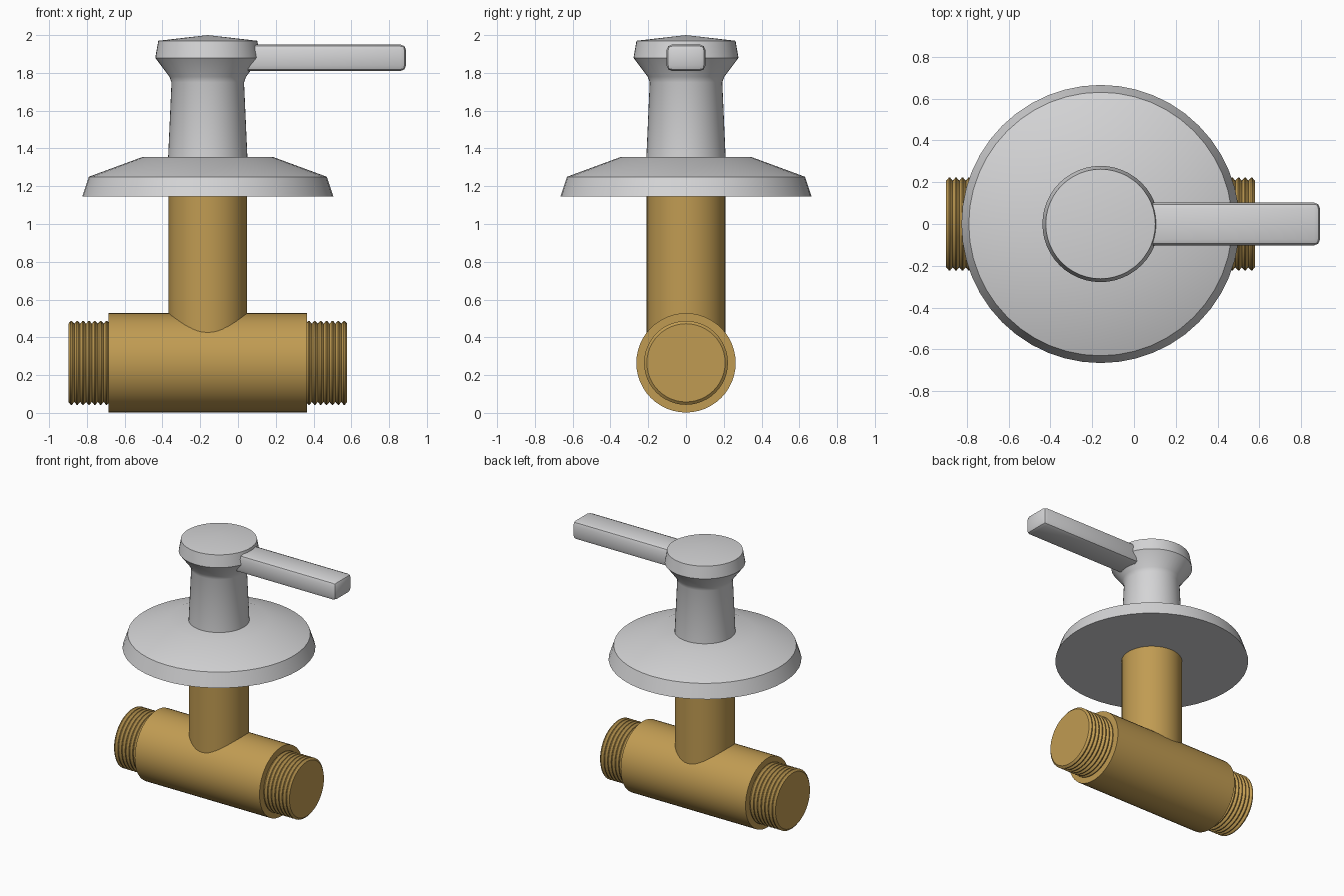
import bpy
import bmesh
from math import radians
from mathutils import Matrix

cube = bpy.data.objects.get("Cube")
if cube:
    bpy.data.objects.remove(cube, do_unlink=True)

AXIS_X = -0.16    # vertical axis of the valve
PIPE_Z = 0.265    # height of the horizontal pipe axis


def material(name, rgb, metallic=0.0):
    m = bpy.data.materials.new(name)
    m.use_nodes = True
    m.diffuse_color = (*rgb, 1)
    m.node_tree.nodes["Principled BSDF"].inputs["Base Color"].default_value = (*rgb, 1)
    return m


brass = material("brass", (0.53, 0.33, 0.085))
chrome = material("satin chrome", (0.66, 0.66, 0.67))


def finish(name, bm, mat, angle=35):
    bmesh.ops.recalc_face_normals(bm, faces=bm.faces)
    mesh = bpy.data.meshes.new(name)
    bm.to_mesh(mesh)
    bm.free()
    mesh.materials.append(mat)
    obj = bpy.data.objects.new(name, mesh)
    bpy.context.collection.objects.link(obj)
    bpy.ops.object.select_all(action='DESELECT')
    obj.select_set(True)
    bpy.context.view_layer.objects.active = obj
    bpy.ops.object.shade_smooth_by_angle(angle=radians(angle))
    return obj


def lathe(name, profile, mat, place, steps=48):
    """Spin (radius, height) points about z; ends on the axis close the solid."""
    bm = bmesh.new()
    verts = [bm.verts.new((r, 0, h)) for r, h in profile]
    edges = [bm.edges.new(pair) for pair in zip(verts, verts[1:])]
    bmesh.ops.spin(bm, geom=verts + edges, cent=(0, 0, 0), axis=(0, 0, 1),
                   angle=radians(360), steps=steps)
    bmesh.ops.remove_doubles(bm, verts=bm.verts, dist=0.0005)
    bmesh.ops.transform(bm, matrix=place, verts=bm.verts)
    return finish(name, bm, mat)


upright = Matrix.Translation((AXIS_X, 0, 0))
lying = Matrix.Translation((AXIS_X, 0, PIPE_Z)) @ Matrix.Rotation(radians(90), 4, 'Y')

# Brass tee: horizontal body and riser
lathe("pipe_body", [(0, -0.525), (0.263, -0.525), (0.263, 0.525), (0, 0.525)], brass, lying)
lathe("riser_pipe", [(0, PIPE_Z), (0.208, PIPE_Z), (0.208, 1.16), (0, 1.16)], brass, upright)

# Threaded ends with V-shaped ridges
RIDGES, START, END = 7, 0.52, 0.738
pitch = (END - START) / RIDGES
thread = [(0, START)]
for i in range(RIDGES):
    z = START + i * pitch
    thread += [(0.207, z), (0.222, z + pitch * 0.4), (0.222, z + pitch * 0.6)]
thread += [(0.207, END), (0, END)]
for name, sign in (("left_thread", 1), ("right_thread", -1)):
    lathe(name, [(r, sign * h) for r, h in thread], brass, lying)

# Wall flange
lathe("wall_flange", [(0, 1.145), (0.665, 1.145), (0.63, 1.25), (0.345, 1.355), (0, 1.355)],
      chrome, upright)

# Handle hub with flared cap
lathe("handle_hub", [(0, 1.35), (0.21, 1.35), (0.192, 1.75), (0.203, 1.78), (0.278, 1.88),
                     (0.262, 1.97), (0, 2.0)], chrome, upright)

# Lever with softened edges
bm = bmesh.new()
bmesh.ops.create_cube(bm, size=1)
bmesh.ops.scale(bm, vec=(0.88, 0.206, 0.14), verts=bm.verts)
bmesh.ops.translate(bm, vec=(0.45, 0, 1.88), verts=bm.verts)
bmesh.ops.bevel(bm, geom=bm.edges[:], offset=0.03, segments=2, profile=0.5, affect='EDGES')
finish("lever", bm, chrome)
